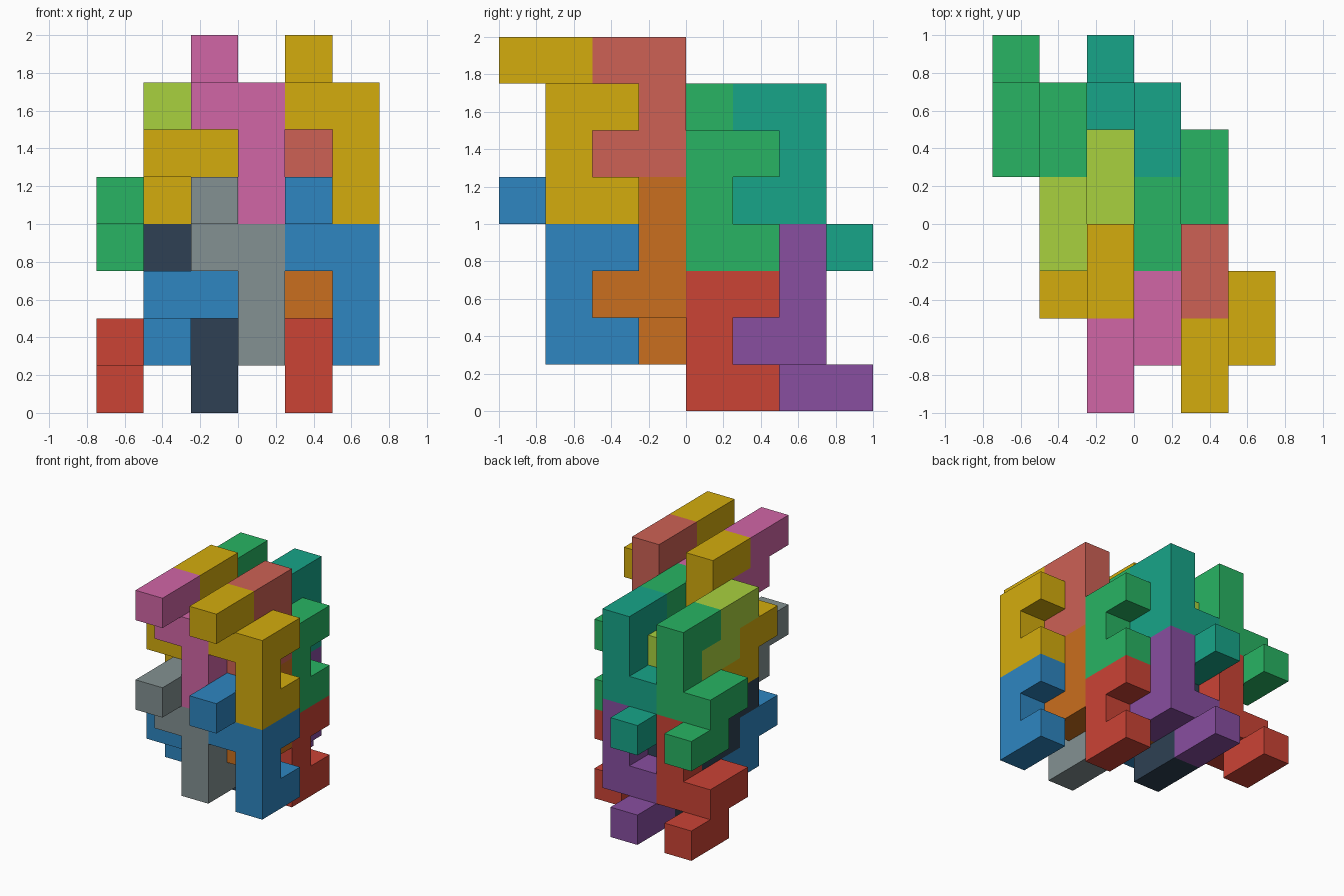
import bpy, bmesh
from mathutils import Vector

if "Cube" in bpy.data.objects:
    bpy.data.objects.remove(bpy.data.objects["Cube"])

CELL = 0.25

# One interlocking nine-cube piece: a C-shaped clip plus a zigzag tail beside it
CLIP = [(0, 0, 0), (0, 1, 0), (0, 0, 1), (0, 0, 2), (0, 1, 2)]
TAIL = [(-1, 1, 2), (-1, 0, 2), (-1, 0, 3), (-1, -1, 3)]
CELLS = CLIP + TAIL

COLOURS = {
    "red": "CB4335", "blue": "2E86C1", "navy": "2E4053", "grey": "839192",
    "orange": "CA6F1E", "purple": "884EA0", "green": "28B463", "yellow": "D4AC0D",
    "lime": "A9D13F", "pink": "D166A6", "coral": "CD6155", "teal": "17A589",
}


def linear(c):
    return c / 12.92 if c <= 0.04045 else ((c + 0.055) / 1.055) ** 2.4


def material(name):
    mat = bpy.data.materials.get(name)
    if mat is None:
        mat = bpy.data.materials.new(name)
        h = COLOURS[name]
        rgb = [linear(int(h[i:i + 2], 16) / 255) for i in (0, 2, 4)]
        mat.diffuse_color = (*rgb, 1)
        mat.use_nodes = True
        mat.node_tree.nodes["Principled BSDF"].inputs["Base Color"].default_value = mat.diffuse_color
    return mat


def build_piece(name, colour, origin, turned):
    # Turned pieces are rotated half a turn about x
    s = -1 if turned else 1
    o = Vector(origin)
    cells = [o + Vector((x, s * y, s * z)) for x, y, z in CELLS]
    taken = {tuple(int(v) for v in c) for c in cells}
    bm = bmesh.new()
    # Keep only the outer faces of the joined cubes
    for c in taken:
        for axis in range(3):
            for d in (-1, 1):
                n = list(c)
                n[axis] += d
                if tuple(n) in taken:
                    continue
                u, v = (axis + 1) % 3, (axis + 2) % 3
                ring = []
                for a, b in ((-1, -1), (1, -1), (1, 1), (-1, 1)):
                    p = Vector(c)
                    p[axis] += d / 2
                    p[u] += a / 2
                    p[v] += b / 2
                    ring.append(bm.verts.new((p - Vector((2.5, 3.5, -0.5))) * CELL))
                bm.faces.new(ring if d > 0 else ring[::-1])
    bmesh.ops.remove_doubles(bm, verts=bm.verts, dist=0.001)
    bmesh.ops.dissolve_limit(bm, angle_limit=0.02, verts=bm.verts, edges=bm.edges)
    bmesh.ops.recalc_face_normals(bm, faces=bm.faces)
    mesh = bpy.data.meshes.new(name)
    bm.to_mesh(mesh)
    bm.free()
    mesh.materials.append(material(colour))
    bpy.context.collection.objects.link(bpy.data.objects.new(name, mesh))


# Place name, cell of the clip's corner, turned?, upper colour, lower colour
PIECES = [
    ("front_right", (5, 1, 4), False, "yellow", "blue"),
    ("front_left", (3, 1, 4), False, "pink", "grey"),
    ("inner_front_right", (4, 3, 7), True, "coral", "orange"),
    ("inner_front_left", (2, 3, 7), True, "yellow", "blue"),
    ("inner_back_right", (4, 4, 3), False, "green", "red"),
    ("inner_back_left", (2, 4, 3), False, "lime", "navy"),
    ("back_right", (3, 6, 6), True, "teal", "purple"),
    ("back_left", (1, 6, 6), True, "green", "red"),
]

# The lower layer repeats the upper one three cells down
for place, (x, y, z), turned, upper, lower in PIECES:
    build_piece(f"upper_{place}_piece", upper, (x, y, z), turned)
    build_piece(f"lower_{place}_piece", lower, (x, y, z - 3), turned)
